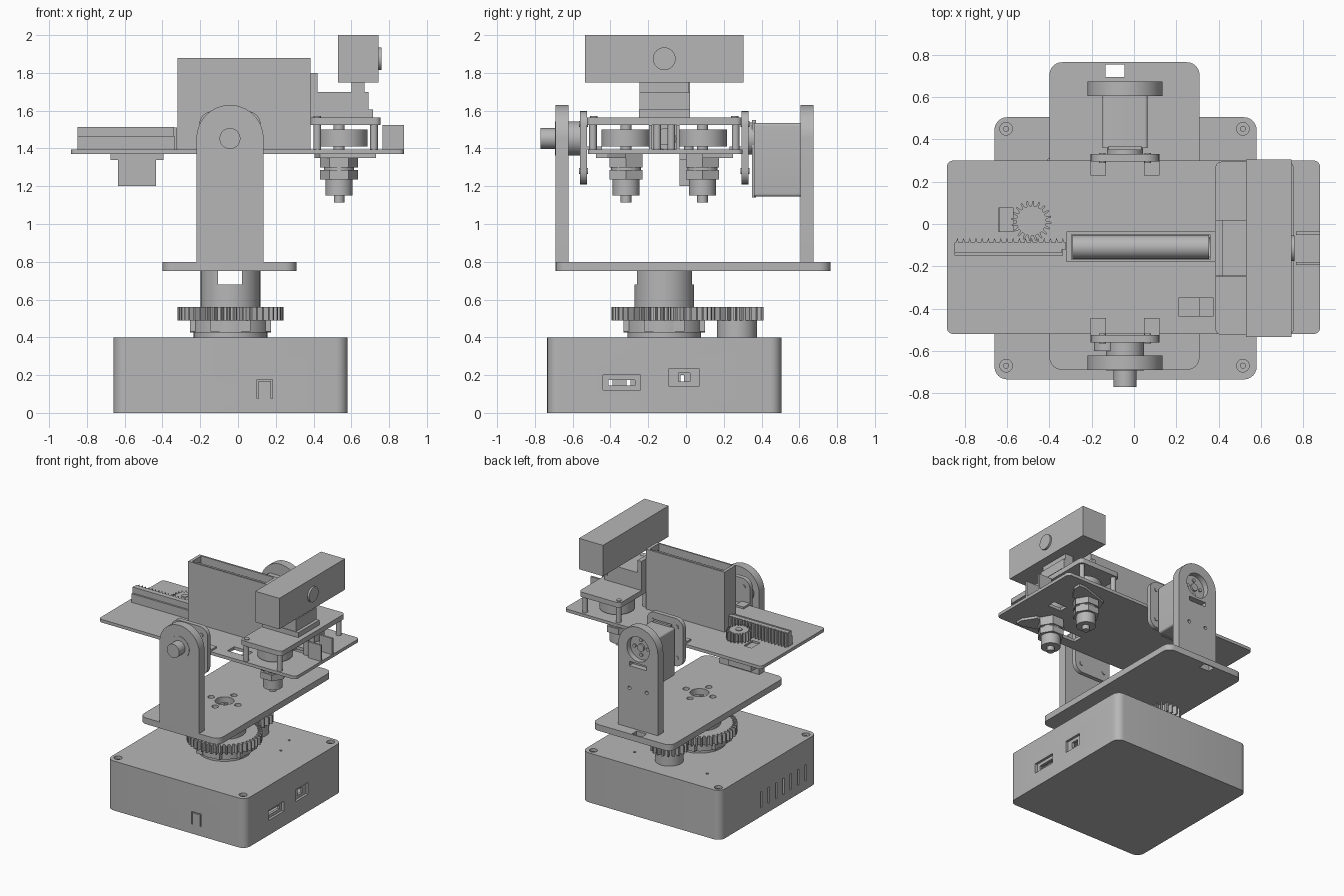
import bpy, bmesh, math
from mathutils import Vector

cube = bpy.data.objects.get("Cube")
if cube:
    bpy.data.objects.remove(cube, do_unlink=True)

grey = bpy.data.materials.new("plain grey")
grey.use_nodes = True
colour = (0.47, 0.47, 0.47, 1)
grey.diffuse_color = colour
grey.node_tree.nodes["Principled BSDF"].inputs["Base Color"].default_value = colour
parts = []
CX, CY = -0.04, -0.115     # turning axis
AX_Z = 1.4525              # tilt axis height


def prism(name, pts, axis, a, b):
    """Extrude a 2D profile along an axis from a to b."""
    place = {"x": lambda u, v, w: (w, u, v),
             "y": lambda u, v, w: (u, w, v),
             "z": lambda u, v, w: (u, v, w)}[axis]
    bm = bmesh.new()
    face = bm.faces.new([bm.verts.new(place(u, v, a)) for u, v in pts])
    ext = bmesh.ops.extrude_face_region(bm, geom=[face])["geom"]
    moved = [e for e in ext if isinstance(e, bmesh.types.BMVert)]
    bmesh.ops.translate(bm, verts=moved, vec=Vector(place(0, 0, b - a)))
    bmesh.ops.recalc_face_normals(bm, faces=bm.faces)
    mesh = bpy.data.meshes.new(name)
    bm.to_mesh(mesh)
    bm.free()
    mesh.materials.append(grey)
    ob = bpy.data.objects.new(name, mesh)
    bpy.context.collection.objects.link(ob)
    parts.append(ob)
    return ob


def arc(u, v, r, a0, a1, n):
    angles = [math.radians(a0 + (a1 - a0) * i / n) for i in range(n + 1)]
    return [(u + r * math.cos(t), v + r * math.sin(t)) for t in angles]


def rounded(u0, u1, v0, v1, r):
    if not r:
        return [(u0, v0), (u1, v0), (u1, v1), (u0, v1)]
    return (arc(u1 - r, v1 - r, r, 0, 90, 6) + arc(u0 + r, v1 - r, r, 90, 180, 6)
            + arc(u0 + r, v0 + r, r, 180, 270, 6) + arc(u1 - r, v0 + r, r, 270, 360, 6))


def box(name, x0, x1, y0, y1, z0, z1, r=0, axis="z"):
    if axis == "z":
        return prism(name, rounded(x0, x1, y0, y1, r), "z", z0, z1)
    if axis == "y":
        return prism(name, rounded(x0, x1, z0, z1, r), "y", y0, y1)
    return prism(name, rounded(y0, y1, z0, z1, r), "x", x0, x1)


def cyl(name, u, v, r, axis, a, b, n=40):
    return prism(name, arc(u, v, r, 0, 360, n)[:-1], axis, a, b)


def gear(name, u, v, r, depth, teeth, a, b):
    pts = []
    for i in range(teeth):
        for f, rr in ((0, r - depth), (.4, r - depth), (.58, r), (.82, r)):
            t = math.tau * (i + f) / teeth
            pts.append((u + rr * math.cos(t), v + rr * math.sin(t)))
    return prism(name, pts, "z", a, b)


def cut(ob, *cutters):
    for c in cutters:
        mod = ob.modifiers.new("cut", "BOOLEAN")
        mod.operation, mod.solver, mod.object = "DIFFERENCE", "EXACT", c
    dg = bpy.context.evaluated_depsgraph_get()
    dg.update()
    mesh = bpy.data.meshes.new_from_object(ob.evaluated_get(dg))
    ob.modifiers.clear()
    ob.data = mesh
    for c in cutters:
        parts.remove(c)
        bpy.data.objects.remove(c, do_unlink=True)


# Electronics housing: hollow box with ports, vents and screw recesses
base = box("housing", -.66, .58, -.735, .505, 0, .4, .06)
cuts = [box("cavity", -.62, .54, -.695, .465, .04, .36),
        box("port_pocket", .56, .7, -.44, -.24, .12, .2),
        box("port_slot", .5, .57, -.41, -.27, .145, .175),
        box("power_pocket", .56, .7, -.09, .07, .14, .235),
        box("power_slot", .5, .57, -.04, .02, .165, .21)]
cuts += [box("vent", -.8, -.6, y - .01, y + .01, .07, .2)
         for y in [-.02 - .095 * i for i in range(7)]]
cuts += [cyl("screw_recess", x, y, .03, "z", .37, .5, 24)
         for x in (-.605, .515) for y in (-.67, .45)]
cuts += [box("latch_side", x, x + .008, -.8, -.72, .075, .178) for x in (.1, .174)]
cuts += [box("latch_top", .106, .176, -.8, -.72, .17, .178)]
cuts += [cyl("pin_hole", x, y, .01, "z", .38, .5, 12) for x, y in ((.25, .3), (.3, .12), (-.4, .3))]
cut(base, *cuts)
for x in (-.605, .515):
    for y in (-.67, .45):
        cyl("housing_screw", x, y, .014, "z", .37, .385, 16)

# Turntable with drive gears
cyl("bearing_foot", CX, CY, .195, "z", .4, .43)
cyl("bearing_ring", CX, CY, .215, "z", .425, .49)
for i in range(8):
    t = math.tau * (i + .5) / 8
    x, y = CX + .2 * math.cos(t), CY + .2 * math.sin(t)
    box("bearing_lug", x - .03, x + .03, y - .03, y + .03, .43, .49)
gear("turntable_gear", CX, CY, .28, .035, 44, .49, .56)
cyl("motor_boss", CX, .27, .105, "z", .4, .49)
gear("pinion_gear", CX, .27, .14, .035, 20, .49, .56)
tube = cyl("turntable_tube", CX, CY, .158, "z", .56, .75)
cut(tube, cyl("bore", CX, CY, .11, "z", .6, .8),
    box("cable_slot", -.105, .02, -.4, .2, .68, .8))

# Yoke: base plate with two round-topped uprights
plate = box("yoke_plate", -.4, .31, -.69, .765, .75, .8, .06)
holes = [cyl("centre_hole", CX, CY, .07, "z", .7, .9),
         box("cable_hole", -.135, -.045, .695, .755, .7, .9)]
for i in range(4):
    t = math.tau * i / 4
    holes.append(cyl("bolt_hole", CX + .12 * math.cos(t), CY + .12 * math.sin(t), .025, "z", .7, .9, 20))
cut(plate, *holes)


def upright(name, y0, y1):
    pts = [(-.22, .8), (.135, .8)] + arc(-.0425, AX_Z, .1775, 0, 180, 32)
    return prism(name, pts, "y", y0, y1)


upright("front_upright", -.69, -.622)
back = upright("back_upright", .605, .675)
cut(back, cyl("horn_recess", -.0425, AX_Z, .1, "y", .63, .8),
    box("servo_slot", -.12, .035, .63, .8, 1.3, 1.335),
    *[cyl("screw_hole", x, 1.12, .014, "y", .5, .8, 16) for x in (-.12, .035)])
cyl("horn_centre", -.0425, AX_Z, .03, "y", .62, .645, 24)
for dx, dz in ((.06, 0), (-.06, 0), (0, .06), (0, -.06)):
    cyl("horn_screw", -.0425 + dx, AX_Z + dz, .014, "y", .62, .64, 16)

# Tilt axle, bearing and hanging brackets
cyl("axle", -.0425, AX_Z, .055, "y", -.77, -.6)
cyl("axle_bearing", -.0425, AX_Z, .09, "y", -.693, -.555)
for name, y0, y1, t0, t1 in (("front", -.56, -.525, -.525, -.445), ("back", .295, .33, .23, .295)):
    box(name + "_bracket", -.205, .12, y0, y1, 1.21, 1.597, .07, "y")
    for x in (-.205, .047):
        box(name + "_bracket_tab", x, x + .073, t0, t1, 1.395, 1.41)
    for x in (-.15, .065):
        for z in (1.28, 1.53):
            cyl(name + "_bracket_screw", x, z, .016, "y", y0 - .006, y1 + .006, 16)
cyl("front_bracket_spacer", -.13, AX_Z, .06, "y", -.6, -.55, 24)

# Tilt servo
box("tilt_servo", -.15, .065, .36, .605, 1.145, 1.535, .015, "y")
box("tilt_servo_flange", -.12, .035, .35, .37, 1.14, 1.55)
cyl("tilt_servo_horn", -.0425, AX_Z, .085, "y", .33, .36)

# Launcher platform
deck = box("platform", -.885, .88, -.52, .30, 1.37, 1.395, .03)
cut(deck, box("wire_hole", .21, .375, -.435, -.35, 1.3, 1.5),
    box("pusher_hole", -.64, -.57, -.035, .075, 1.3, 1.5),
    box("barrel_slot", .58, .7, -.15, -.08, 1.3, 1.5))

# Magazine, open at the top, with the round on top
mag = box("magazine", -.32, .385, -.18, -.035, 1.395, 1.88)
cut(mag, box("magazine_well", -.295, .36, -.168, -.05, 1.42, 2),
    cyl("muzzle_hole", CY + .006, 1.45, .055, "x", .3, .5))
cyl("magazine_round", -.109, 1.79, .056, "x", -.29, .355)

# Pusher rack, pinion and small servo
rack = [(-.85, -.12), (-.322, -.12), (-.322, -.088)]
pitch = .528 / 18
for i in range(18):
    u = -.322 - pitch * i
    rack += [(u - .008, -.088), (u - pitch / 2, -.065), (u - pitch + .008, -.088)]
prism("pusher_rack", rack + [(-.85, -.088)], "z", 1.395, 1.51)
box("rack_rail", -.85, -.335, -.15, -.12, 1.395, 1.465)
box("rack_cap", -.85, -.34, -.135, -.12, 1.395, 1.513)
gear("pusher_pinion", -.485, .015, .095, .025, 20, 1.41, 1.48)
cyl("pusher_shaft", -.485, .015, .025, "z", 1.37, 1.485, 24)
box("pusher_servo", -.635, -.435, -.035, .075, 1.2, 1.38)
box("pusher_servo_flange", -.675, -.395, -.035, .075, 1.34, 1.37)

# Flywheel motors, mirrored about the barrel
FX = .535
for side in (-1, 1):
    y = CY + side * .2025
    cyl("flywheel", FX + .02, y, .13, "z", 1.41, 1.5)
    cyl("flywheel_hub", FX, y, .03, "z", 1.395, 1.53, 24)
    cyl("motor_collar", FX, y, .1, "z", 1.3, 1.37, 6)
    cyl("motor_neck", FX, y, .08, "z", 1.28, 1.31, 24)
    cyl("motor_band", FX, y, .1, "z", 1.235, 1.285, 6)
    cyl("motor_can", FX, y, .072, "z", 1.15, 1.24, 24)
    cyl("motor_tip", FX, y, .028, "z", 1.115, 1.15, 20)
    arm = [(FX - .13, y), (FX + .13, y), (.73, y + side * .1),
           (.73, y + side * .16), (.67, y + side * .16), (FX - .1, y + side * .08)]
    prism("motor_arm", arm, "z", 1.35, 1.37)
    for x in (.42, .72):
        for d in (-.165, .175):
            cyl("standoff", x, y + side * d, .02, "z", 1.395, 1.525, 20)
    wall = CY + side * .072
    box("barrel_wall", .765, .88, wall - .008, wall + .008, 1.395, 1.525)
    cyl("plate_screw", .42, CY + side * .3725, .02, "z", 1.56, 1.572, 20)
box("flywheel_cover", .385, .755, -.525, .295, 1.525, 1.565, .03)

# Camera mount and camera
box("mount_foot", .39, .715, -.25, .02, 1.565, 1.605)
box("mount_block", .41, .69, -.245, .02, 1.605, 1.7)
box("mount_back", .385, .42, -.245, .02, 1.565, 1.8)
box("mount_neck", .6, .67, -.245, .015, 1.7, 1.75)
box("camera_body", .53, .745, -.535, .305, 1.75, 2)
cyl("camera_lens", CY, 1.875, .06, "x", .74, .76)

bpy.ops.object.select_all(action="DESELECT")
for ob in parts:
    ob.select_set(True)
bpy.context.view_layer.objects.active = parts[0]
bpy.ops.object.shade_smooth_by_angle(angle=math.radians(30))
